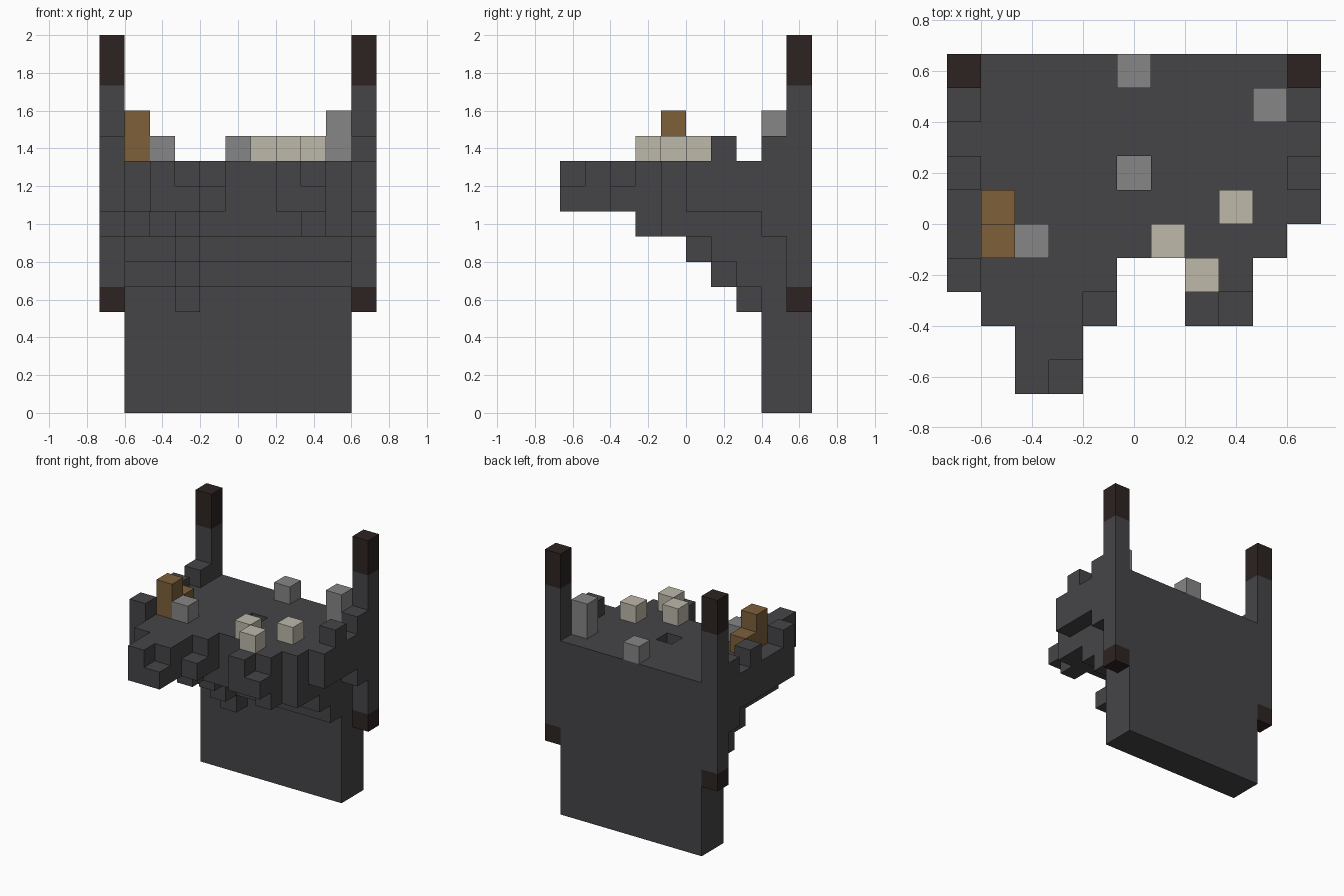
import bpy, bmesh
from mathutils import Vector
from itertools import product

if "Cube" in bpy.data.objects:
    bpy.data.objects.remove(bpy.data.objects["Cube"], do_unlink=True)

UNIT = 2 / 15                              # edge of one block
ORIGIN = Vector((-5.5, -5, 0))             # grid corner, in blocks


def material(name, r, g, b):
    m = bpy.data.materials.new(name)
    m.use_nodes = True
    m.diffuse_color = (r, g, b, 1)
    m.node_tree.nodes["Principled BSDF"].inputs["Base Color"].default_value = (r, g, b, 1)
    m.roughness = 0.9
    return m


STONE = material("dark_stone", 0.060, 0.060, 0.065)
CHAR = material("charred_brown", 0.026, 0.017, 0.016)
WOOD = material("wood_brown", 0.205, 0.115, 0.042)
GRAY = material("mid_gray", 0.240, 0.240, 0.240)
BONE = material("bone", 0.510, 0.480, 0.402)

parts = {}


def block(x0, y0, z0, x1=None, y1=None, z1=None):
    """Cells of a block range, ends included."""
    ends = ((x0, x1), (y0, y1), (z0, z1))
    return set(product(*(range(a, (a if b is None else b) + 1) for a, b in ends)))


def part(name, mat, *blocks):
    parts[name] = (mat, set().union(*blocks))


# Back wall
part("back_wall", STONE, block(1, 8, 0, 9, 9, 9))

# Ledge with a ragged front, chipped corners and a pit
ledge = set().union(
    block(1, 5, 8, 9, 7, 9), block(1, 4, 8, 9, 4, 9),
    block(1, 2, 8, 4, 3, 9), block(2, 0, 8, 3, 1, 9), block(7, 2, 8, 8, 3, 9))
chips = block(3, 0, 9) | block(4, 2, 9) | block(8, 2, 9)
pit = block(5, 6, 8, 5, 6, 9)
part("ledge", STONE, ledge - chips - pit)
part("pit_floor", GRAY, block(5, 6, 8))

# Stepped support, with one rib standing a block further forward
for z, front in ((7, 4), (6, 6), (5, 7)):
    part(f"support_step_{z}", STONE, block(1, front, z, 9, 7, z))
part("support_rib", STONE, block(3, 3, 7), block(3, 5, 6), block(3, 6, 5), block(3, 7, 4))
part("support_knobs", STONE, block(1, 3, 7), block(8, 3, 7))

# Side rails with battlements, and tall posts
for side, x, front, merlons in (("right", 0, 3, (3, 6, 8)), ("left", 10, 5, (6, 8))):
    part(f"{side}_rail", STONE, block(x, front, 8, x, 8, 9), block(x, 8, 7),
         *(block(x, y, 10) for y in merlons))
    part(f"{side}_post", STONE, block(x, 9, 5, x, 9, 12))
    part(f"{side}_post_foot", CHAR, block(x, 9, 4))
    part(f"{side}_post_cap", CHAR, block(x, 9, 13, x, 9, 14))

# Things standing on the ledge
part("wooden_seat", WOOD, block(1, 4, 10, 1, 4, 11), block(1, 5, 10))
part("gray_stool", GRAY, block(2, 4, 10))
part("gray_wall_block", GRAY, block(5, 9, 10))
part("gray_pillar", GRAY, block(9, 8, 10, 9, 8, 11))
for n, (x, y) in enumerate(((6, 4), (7, 3), (8, 5)), 1):
    part(f"bone_block_{n}", BONE, block(x, y, 10))

# Skin each part, leaving out faces pressed against another block
solid = set().union(*(cells for _, cells in parts.values()))
for name, (mat, cells) in parts.items():
    bm = bmesh.new()
    for cell in sorted(cells):
        for axis, sign in product(range(3), (-1, 1)):
            step = [0, 0, 0]
            step[axis] = sign
            if tuple(c + s for c, s in zip(cell, step)) in solid:
                continue
            normal = Vector(step)
            u = Vector((0, 0, 0))
            u[(axis + 1) % 3] = 0.5
            v = normal.cross(u)
            middle = Vector(cell) + Vector((0.5, 0.5, 0.5)) + normal / 2 + ORIGIN
            corners = (-u - v, u - v, u + v, v - u)
            bm.faces.new([bm.verts.new((middle + c) * UNIT) for c in corners])
    bmesh.ops.remove_doubles(bm, verts=bm.verts, dist=UNIT / 100)
    mesh = bpy.data.meshes.new(name)
    bm.to_mesh(mesh)
    bm.free()
    mesh.materials.append(mat)
    bpy.context.scene.collection.objects.link(bpy.data.objects.new(name, mesh))
